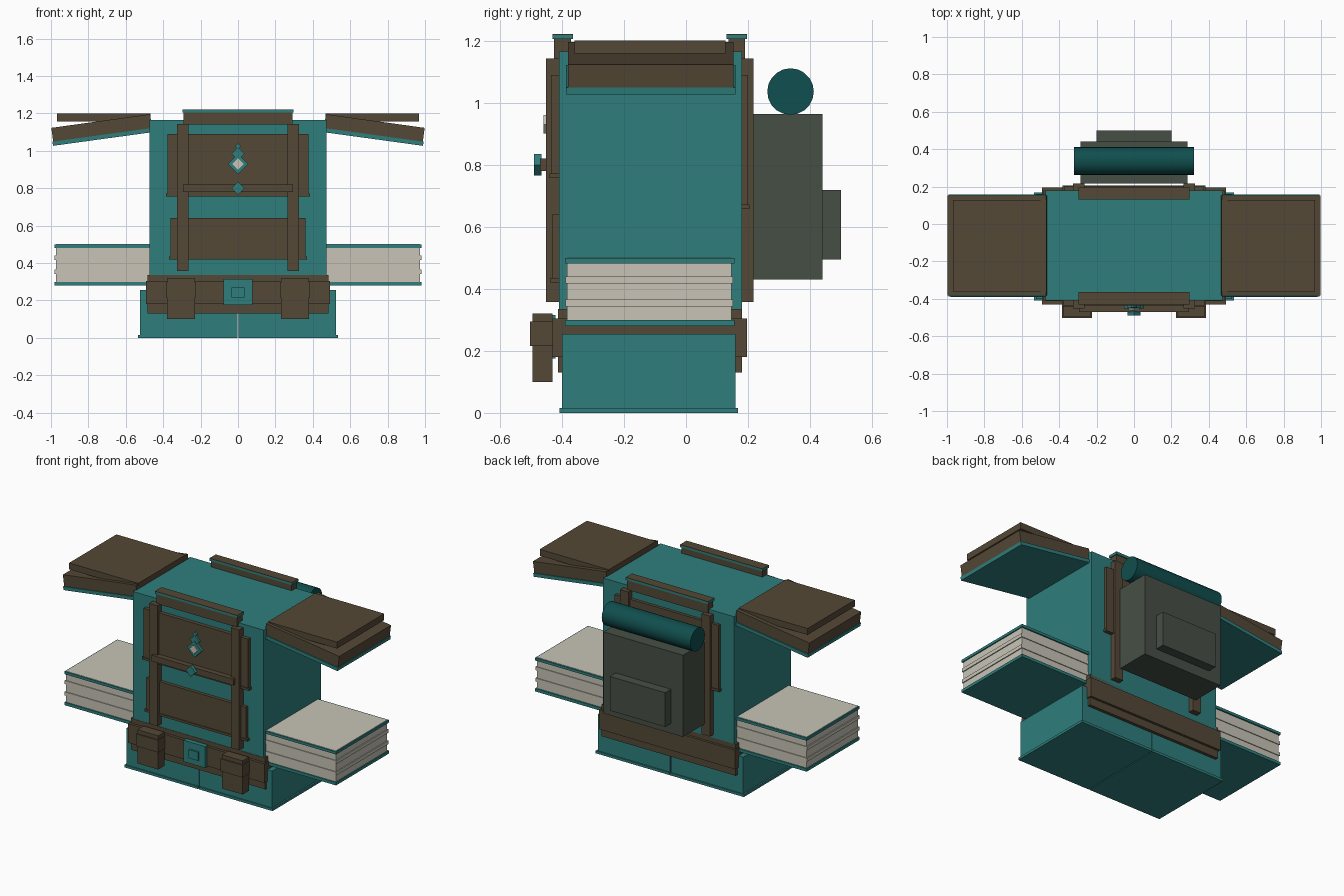
import bpy, bmesh, math
from mathutils import Matrix, Vector

if "Cube" in bpy.data.objects:
    bpy.data.objects.remove(bpy.data.objects["Cube"])


def srgb(r, g, b):
    f = lambda c: (c / 255 / 12.92) if c <= 10 else ((c / 255 + 0.055) / 1.055) ** 2.4
    return (f(r), f(g), f(b), 1.0)


def material(name, rgb):
    m = bpy.data.materials.new(name)
    m.diffuse_color = srgb(*rgb)
    m.use_nodes = True
    m.node_tree.nodes["Principled BSDF"].inputs["Base Color"].default_value = m.diffuse_color
    return m


TEAL = material("teal_cloth", (46, 127, 125))
BROWN = material("brown_leather", (84, 72, 54))
CREAM = material("cream_linen", (200, 196, 182))
GREY = material("grey_green_canvas", (70, 79, 69))
DARK = material("dark_teal_roll", (16, 78, 78))


def finish(name, bm, mat):
    bmesh.ops.recalc_face_normals(bm, faces=bm.faces)
    me = bpy.data.meshes.new(name)
    bm.to_mesh(me)
    bm.free()
    me.materials.append(mat)
    ob = bpy.data.objects.new(name, me)
    bpy.context.collection.objects.link(ob)
    return ob


def box(name, x, y, z, mat):
    """Box from (min, max) ranges on each axis."""
    bm = bmesh.new()
    size = Vector((x[1] - x[0], y[1] - y[0], z[1] - z[0]))
    mid = Vector((x[0] + x[1], y[0] + y[1], z[0] + z[1])) / 2
    bmesh.ops.create_cube(bm, size=1, matrix=Matrix.Translation(mid) @ Matrix.Diagonal(size).to_4x4())
    return finish(name, bm, mat)


def wide(name, hx, y, z, mat):
    """Box centred on x = 0."""
    return box(name, (-hx, hx), y, z, mat)


def pair(name, x, y, z, mat):
    """The same box on both sides of x = 0."""
    box(name + "_right", x, y, z, mat)
    box(name + "_left", (-x[1], -x[0]), y, z, mat)


def prism(name, pts, y, mat):
    """Extrude an xz outline between two y values."""
    bm = bmesh.new()
    f = bm.faces.new([bm.verts.new((px, y[0], pz)) for px, pz in pts])
    ext = bmesh.ops.extrude_face_region(bm, geom=[f])["geom"]
    bmesh.ops.translate(bm, vec=(0, y[1] - y[0], 0),
                        verts=[v for v in ext if isinstance(v, bmesh.types.BMVert)])
    return finish(name, bm, mat)


def diamond(name, z, r, y, mat):
    return prism(name, [(r, z), (0, z + r), (-r, z), (0, z - r)], y, mat)


# Torso
wide("torso", 0.472, (-0.41, 0.18), (0.27, 1.165), TEAL)

# Legs with a flared hem, split by a thin gap
pair("leg", (0.003, 0.525), (-0.40, 0.16), (0.0, 0.255), TEAL)
pair("leg_hem", (0.003, 0.535), (-0.408, 0.168), (0.0, 0.016), TEAL)

# Belt with raised middle band, buckle and pouches
wide("belt", 0.485, (-0.412, 0.18), (0.13, 0.335), BROWN)
wide("belt_band", 0.492, (-0.43, 0.196), (0.18, 0.305), BROWN)
wide("buckle", 0.078, (-0.45, -0.42), (0.175, 0.315), TEAL)
wide("buckle_centre", 0.035, (-0.462, -0.44), (0.215, 0.27), TEAL)
pair("pouch", (0.23, 0.38), (-0.495, -0.43), (0.10, 0.32), BROWN)
pair("pouch_flap", (0.225, 0.385), (-0.503, -0.43), (0.215, 0.295), BROWN)

# Chest, belly and back plates with lower lips
wide("chest_plate", 0.378, (-0.435, -0.405), (0.765, 1.09), BROWN)
wide("chest_plate_lip", 0.386, (-0.44, -0.405), (0.757, 0.772), BROWN)
wide("belly_plate", 0.36, (-0.432, -0.405), (0.42, 0.64), BROWN)
wide("belly_plate_lip", 0.37, (-0.437, -0.405), (0.42, 0.435), BROWN)
wide("back_plate", 0.375, (0.175, 0.2), (0.665, 1.09), BROWN)
wide("back_plate_lip", 0.382, (0.175, 0.205), (0.657, 0.672), BROWN)

# Vertical straps front and back, and the cross strap
pair("front_strap", (0.265, 0.325), (-0.452, -0.405), (0.357, 1.143), BROWN)
pair("back_strap", (0.265, 0.325), (0.175, 0.217), (0.357, 1.143), BROWN)
wide("cross_strap", 0.295, (-0.47, -0.43), (0.78, 0.82), BROWN)

# Diamond ornaments on the chest
diamond("strap_gem", 0.80, 0.035, (-0.49, -0.466), TEAL)
diamond("pendant_frame", 0.93, 0.054, (-0.452, -0.43), TEAL)
diamond("pendant_stone", 0.93, 0.03, (-0.46, -0.44), CREAM)
diamond("pendant_link", 0.985, 0.034, (-0.448, -0.43), TEAL)
diamond("pendant_top", 1.025, 0.017, (-0.446, -0.43), TEAL)

# Collar rails on top, with teal trim around the upper edge
for side, y0, y1 in (("front", -0.425, -0.37), ("back", 0.137, 0.19)):
    wide(side + "_collar_rail", 0.292, (y0, y1), (1.14, 1.221), BROWN)
    wide(side + "_collar_trim", 0.298, (y0 - 0.006, y1 + 0.006), (1.205, 1.219), TEAL)
    wide(side + "_collar_cap", 0.298, (y0 - 0.006, y1 + 0.006), (1.219, 1.222), BROWN)

# Sleeve ends: linen core, two ribs and teal cuffs
pair("sleeve", (0.45, 0.974), (-0.383, 0.147), (0.284, 0.501), CREAM)
for i, z in enumerate(((0.343, 0.366), (0.417, 0.44))):
    pair("sleeve_rib_%d" % (i + 1), (0.45, 0.98), (-0.388, 0.152), z, CREAM)
pair("upper_cuff", (0.45, 0.981), (-0.39, 0.156), (0.482, 0.499), TEAL)
pair("lower_cuff", (0.45, 0.981), (-0.39, 0.156), (0.28, 0.299), TEAL)

# Shoulder guards: tilted slab, teal lining and flat upper plate
for side, s in (("right", 1), ("left", -1)):
    slab = [(0.47, 1.196), (0.998, 1.123), (0.988, 1.049), (0.46, 1.122)]
    lining = [(0.46, 1.122), (0.992, 1.049), (0.989, 1.027), (0.457, 1.10)]
    prism("shoulder_guard_" + side, [(s * a, b) for a, b in slab], (-0.381, 0.153), BROWN)
    prism("shoulder_lining_" + side, [(s * a, b) for a, b in lining], (-0.387, 0.159), TEAL)
pair("shoulder_plate", (0.468, 0.967), (-0.36, 0.127), (1.158, 1.2), BROWN)

# Backpack, its pocket and the bedroll
wide("backpack", 0.287, (0.217, 0.44), (0.43, 0.963), GREY)
wide("backpack_pocket", 0.2, (0.43, 0.5), (0.495, 0.718), GREY)
bm = bmesh.new()
bmesh.ops.create_cone(bm, cap_ends=True, segments=20, radius1=0.075, radius2=0.075, depth=0.64,
                      matrix=Matrix.Translation((0, 0.337, 1.036)) @ Matrix.Rotation(math.pi / 2, 4, 'Y'))
roll = finish("bedroll", bm, DARK)
bpy.context.view_layer.objects.active = roll
roll.select_set(True)
bpy.ops.object.shade_smooth_by_angle(angle=math.radians(35))
